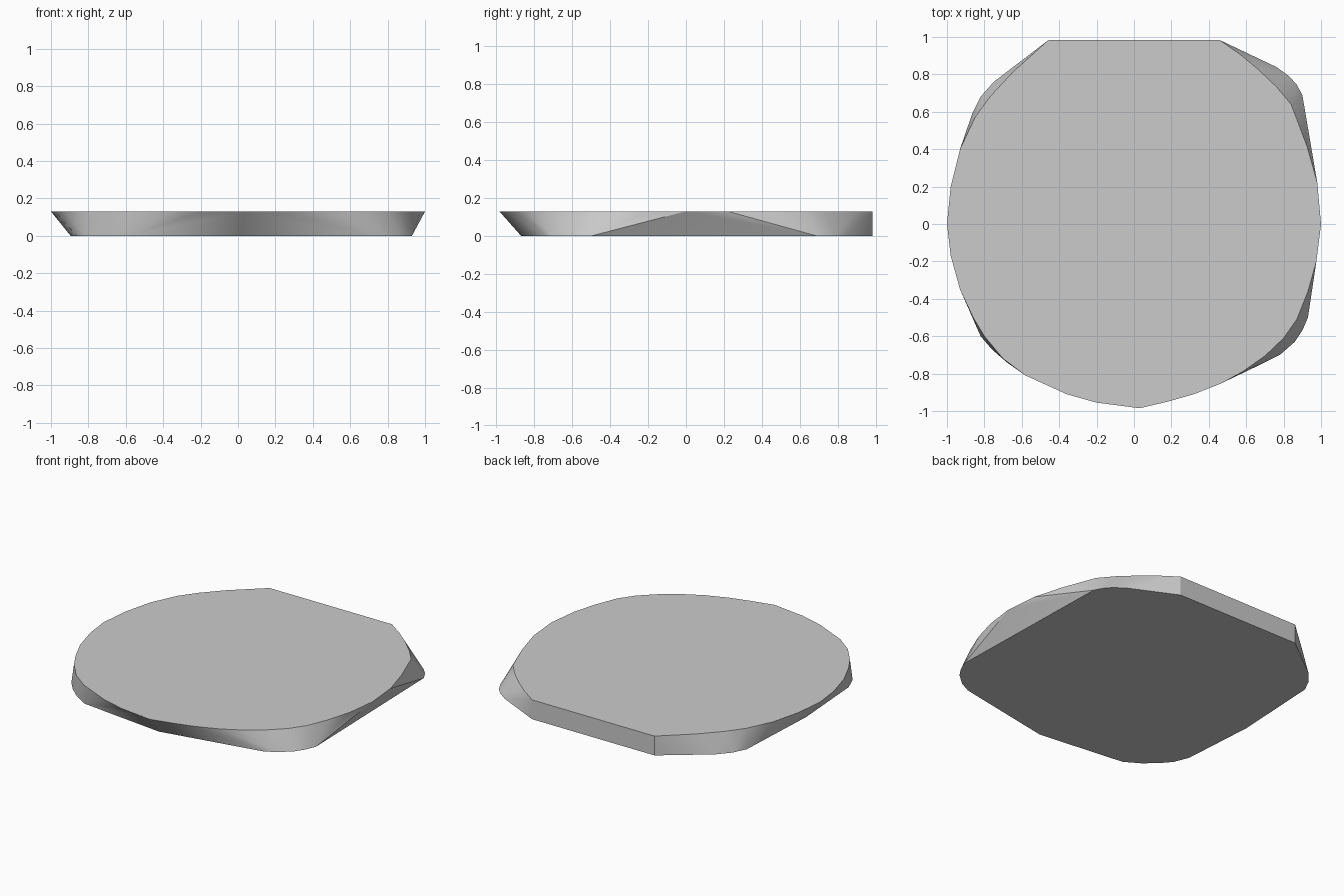
import bpy, bmesh, math

if "Cube" in bpy.data.objects:
    bpy.data.objects.remove(bpy.data.objects["Cube"])

HEIGHT = 0.13

# Rim of the flat upper face, with a straight cut at the back
top_rim = [
    (-.455, .985), (.455, .985), (.57, .905), (.66, .83), (.76, .735), (.84, .64),
    (.925, .415), (.98, .22), (1, 0), (.975, -.2), (.93, -.36), (.87, -.51),
    (.8, -.61), (.7, -.705), (.58, -.79), (.46, -.855), (.32, -.91), (.18, -.95),
    (.03, -.985), (-.2, -.955), (-.36, -.91), (-.58, -.81), (-.7, -.72),
    (-.8, -.6), (-.86, -.5), (-.93, -.35), (-.98, -.17), (-1, 0), (-.98, .2),
    (-.93, .4), (-.85, .57), (-.77, .68), (-.65, .81),
]

# Underside: four rounded corners joined by nearly straight edges
bottom_rim = [
    (-.455, .985), (.455, .985), (.76, .84), (.83, .79), (.87, .745), (.9, .69),
    (.93, -.5), (.9, -.57), (.86, -.63), (.78, -.7), (.7, -.74),
    (.02, -.87), (-.58, -.8), (-.68, -.74), (-.76, -.67), (-.82, -.6), (-.86, -.5),
    (-.895, 0), (-.865, .59), (-.82, .68), (-.75, .76),
]

# Faceted slab: hull around the two rims
bm = bmesh.new()
for rim, z in ((top_rim, HEIGHT), (bottom_rim, 0.0)):
    for x, y in rim:
        bm.verts.new((x, y, z))
hull = bmesh.ops.convex_hull(bm, input=bm.verts[:])
loose = [v for v in bm.verts if not v.link_faces]
bmesh.ops.delete(bm, geom=loose, context='VERTS')
bmesh.ops.dissolve_limit(bm, angle_limit=math.radians(0.5), verts=bm.verts[:], edges=bm.edges[:])
bmesh.ops.recalc_face_normals(bm, faces=bm.faces[:])

mesh = bpy.data.meshes.new("slab")
bm.to_mesh(mesh)
bm.free()
slab = bpy.data.objects.new("slab", mesh)
bpy.context.collection.objects.link(slab)

# Soft sides with crisp rims
bpy.context.view_layer.objects.active = slab
slab.select_set(True)
bpy.ops.object.shade_smooth_by_angle(angle=math.radians(25))
